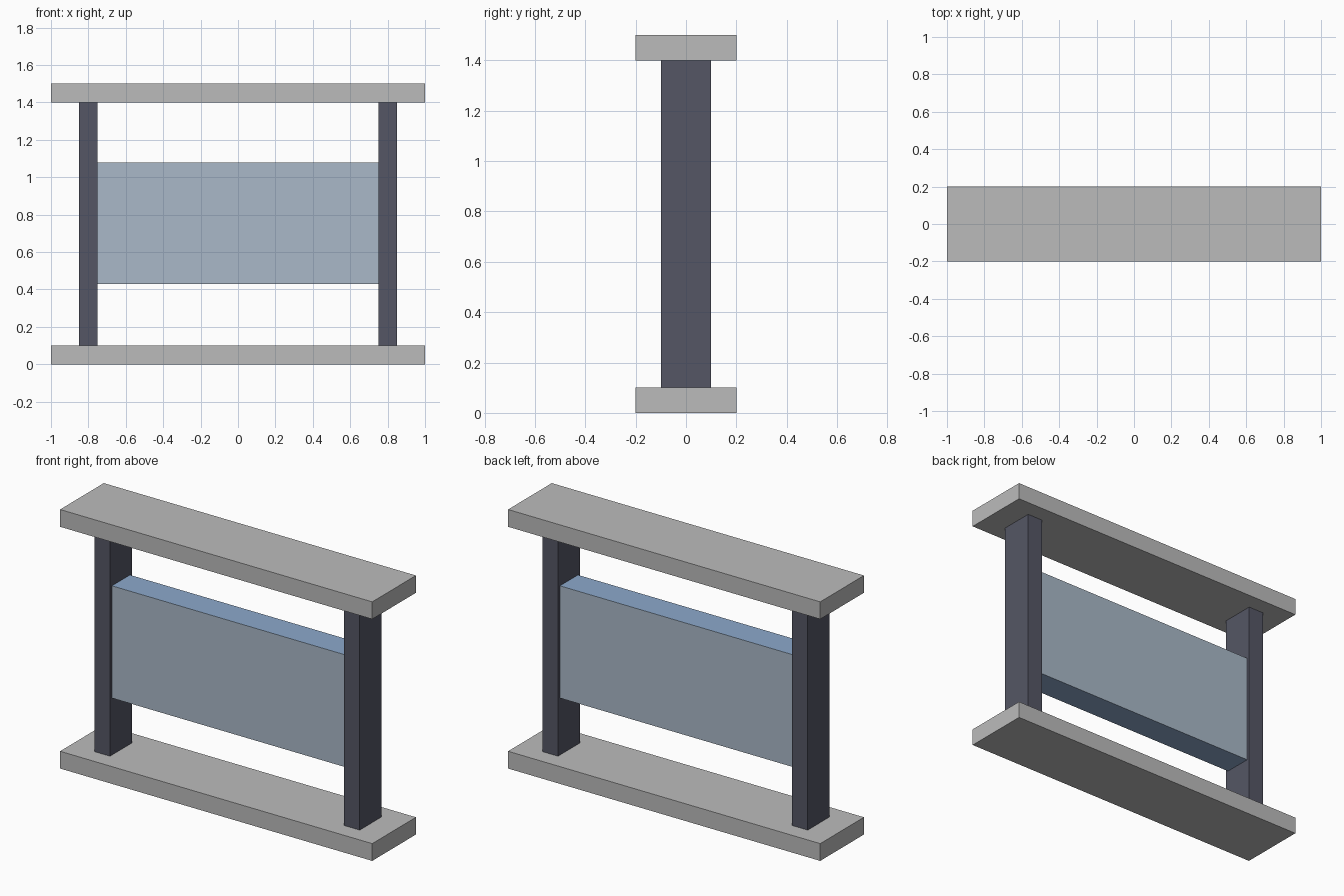
import bpy

cube = bpy.data.objects.get("Cube")
if cube:
    bpy.data.objects.remove(cube, do_unlink=True)


def material(name, r, g, b):
    mat = bpy.data.materials.new(name)
    mat.use_nodes = True
    mat.diffuse_color = (r, g, b, 1)
    mat.node_tree.nodes["Principled BSDF"].inputs["Base Color"].default_value = (r, g, b, 1)
    return mat


stone = material("light grey", 0.5, 0.5, 0.5)
dark = material("dark slate", 0.09, 0.094, 0.13)
pane = material("pale blue grey", 0.4, 0.485, 0.58)
edge = material("blue", 0.265, 0.397, 0.6)


def box(name, size, centre, *mats):
    bpy.ops.mesh.primitive_cube_add(size=1, location=centre)
    obj = bpy.context.object
    obj.name = name
    obj.scale = size
    bpy.ops.object.transform_apply(location=False, rotation=False, scale=True)
    for mat in mats:
        obj.data.materials.append(mat)
    return obj


# Base and top slabs
box("base_slab", (2, 0.4, 0.1), (0, 0, 0.05), stone)
box("top_slab", (2, 0.4, 0.1), (0, 0, 1.45), stone)

# Side posts
for name, side in (("left_post", 1), ("right_post", -1)):
    box(name, (0.1, 0.2, 1.3), (side * 0.8, 0, 0.75), dark)

# Panel held between the posts, with bluer edges than its faces
panel = box("panel", (1.5, 0.165, 0.65), (0, 0, 0.755), pane, edge)
for face in panel.data.polygons:
    face.material_index = 0 if abs(face.normal.y) > 0.5 else 1
